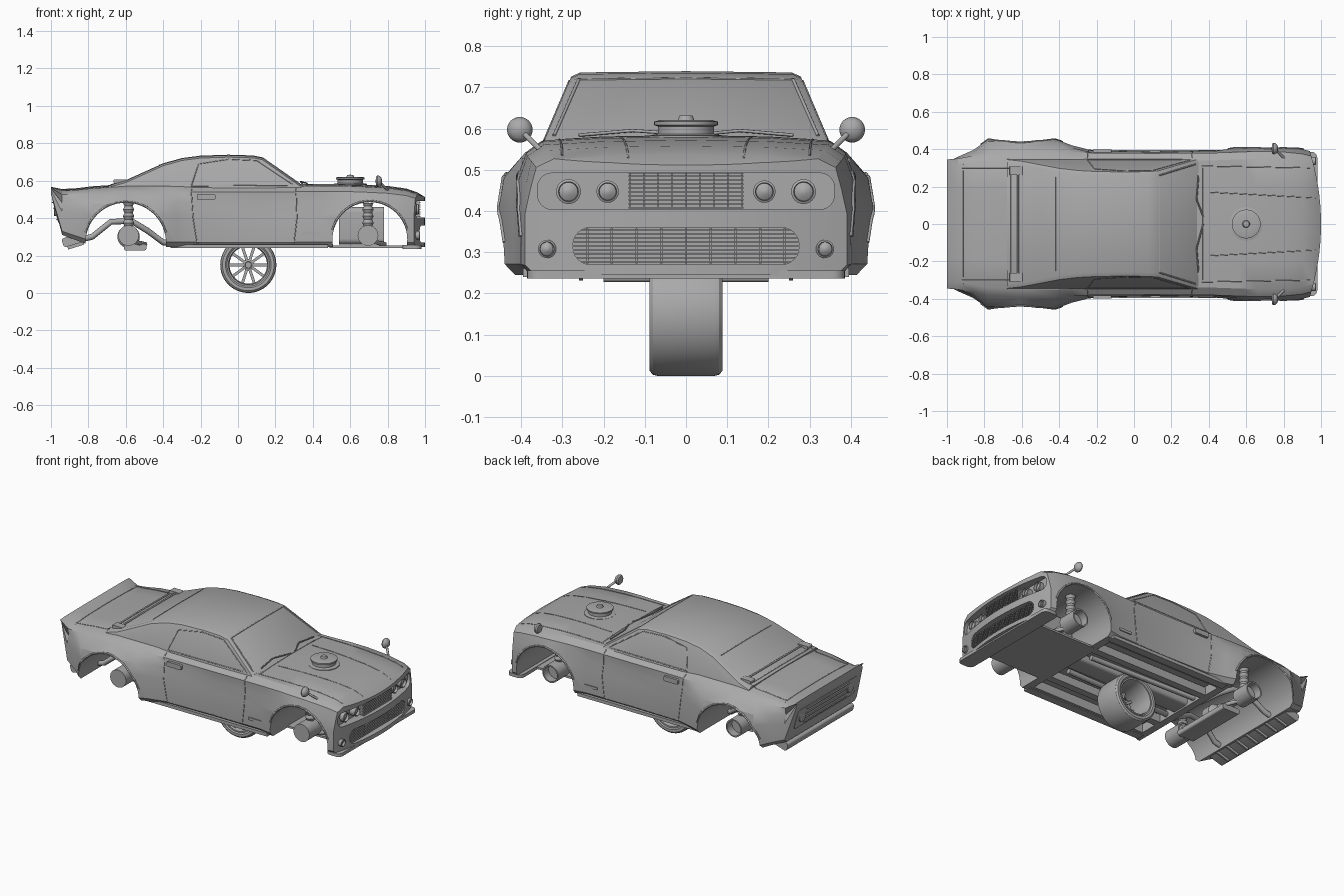
import bpy, bmesh, math
from math import sin, cos, pi, sqrt
from mathutils import Vector
from mathutils.bvhtree import BVHTree

if "Cube" in bpy.data.objects:
    bpy.data.objects.remove(bpy.data.objects["Cube"])

paint = bpy.data.materials.new("plain_grey")
paint.use_nodes = True
GREY = (0.4, 0.4, 0.4, 1)
paint.diffuse_color = GREY
paint.node_tree.nodes["Principled BSDF"].inputs["Base Color"].default_value = GREY


def select(obj):
    bpy.ops.object.select_all(action='DESELECT')
    obj.select_set(True)
    bpy.context.view_layer.objects.active = obj


def finish(name, bm, smooth=True):
    bmesh.ops.recalc_face_normals(bm, faces=bm.faces)
    mesh = bpy.data.meshes.new(name)
    bm.to_mesh(mesh)
    bm.free()
    obj = bpy.data.objects.new(name, mesh)
    bpy.context.collection.objects.link(obj)
    mesh.materials.append(paint)
    if smooth:
        select(obj)
        bpy.ops.object.shade_smooth_by_angle(angle=math.radians(32))
    return obj


def loft(name, rings, closed=False):
    """Skin closed rings of points; cap the ends unless the loft is closed."""
    bm = bmesh.new()
    rows = [[bm.verts.new(p) for p in ring] for ring in rings]
    pairs = list(zip(rows, rows[1:])) + ([(rows[-1], rows[0])] if closed else [])
    for a, b in pairs:
        for i in range(len(a)):
            j = (i + 1) % len(a)
            bm.faces.new((a[i], a[j], b[j], b[i]))
    if not closed:
        bm.faces.new(rows[0])
        bm.faces.new(rows[-1])
    return finish(name, bm)


def lathe(name, centre, axis, profile, sides=32, closed=False):
    """Turn (radius, offset) points about an axis."""
    def place(r, h, a):
        u, v = r * cos(a), r * sin(a)
        return Vector(centre) + Vector({'X': (h, u, v), 'Y': (u, h, v), 'Z': (u, v, h)}[axis])
    return loft(name, [[place(r, h, 2 * pi * k / sides) for k in range(sides)]
                       for r, h in profile], closed)


def box(name, centre, size, radius=0, axis=0, tilt=0):
    """Box, optionally with its edges along one axis rounded, tilted about y."""
    bm = bmesh.new()
    bmesh.ops.create_cube(bm, size=1)
    bmesh.ops.scale(bm, vec=size, verts=bm.verts)
    if radius:
        edges = [e for e in bm.edges
                 if abs((e.verts[0].co - e.verts[1].co)[axis]) > size[axis] * 0.9]
        bmesh.ops.bevel(bm, geom=edges, offset=radius, segments=6, profile=0.5, affect='EDGES')
    obj = finish(name, bm)
    obj.location = centre
    obj.rotation_euler.y = tilt
    return obj


def tube(name, points, radius):
    curve = bpy.data.curves.new(name, 'CURVE')
    curve.dimensions = '3D'
    curve.bevel_depth = radius
    curve.bevel_resolution = 2
    curve.use_fill_caps = True
    spline = curve.splines.new('POLY')
    spline.points.add(len(points) - 1)
    for p, co in zip(spline.points, points):
        p.co = (*co, 1)
    curve.materials.append(paint)
    obj = bpy.data.objects.new(name, curve)
    bpy.context.collection.objects.link(obj)
    select(obj)
    bpy.ops.object.convert(target='MESH')
    return obj


def boolean(target, cutter, operation='DIFFERENCE'):
    mod = target.modifiers.new("cut", 'BOOLEAN')
    mod.object, mod.operation, mod.solver = cutter, operation, 'EXACT'
    select(target)
    bpy.ops.object.modifier_apply(modifier=mod.name)
    bpy.data.objects.remove(cutter)


def mirrored(half):
    return half + [(x, -y, z) for x, y, z in reversed(half) if y > 0]


# Lower body: stations of x, underside, half width, shoulder width, top
STATIONS = [(-1, .53, .33, .325, .567), (-.94, .31, .36, .33, .555), (-.86, .28, .395, .345, .56),
            (-.78, .25, .452, .36, .57), (-.6, .245, .455, .37, .582), (-.42, .245, .453, .37, .582),
            (-.33, .245, .42, .365, .582), (-.22, .245, .392, .36, .58), (.1, .245, .385, .358, .58),
            (.42, .245, .388, .36, .582), (.56, .245, .41, .365, .583), (.66, .245, .422, .368, .58),
            (.8, .245, .418, .365, .572), (.9, .245, .4, .355, .558), (.96, .245, .385, .34, .537),
            (1, .245, .37, .32, .512)]


def body_section(x, low, w, shoulder, top):
    levels = [(0, 0), (w * .94, 0), (w, .08), (w, .5), (w - .012, .7),
              (shoulder + .02, .88), (shoulder - .02, .965), (shoulder * .55, .99), (0, 1)]
    return mirrored([(x, y, low + t * (top - low)) for y, t in levels])


body = loft("body", [body_section(*s) for s in STATIONS])
boolean(body, lathe("nose_cutter", (-.3, 0, 0), 'Z', [(1.3, -1), (1.3, 2)], 160), 'INTERSECT')
ARCHES = {"rear": (-.6, .267, .215), "front": (.705, .285, .2)}
for x, z, r in ARCHES.values():
    boolean(body, lathe("arch_cutter", (x, 0, z), 'Y', [(r, -1), (r, 1)], 64))
boolean(body, box("floor_cutter", (.06, 0, .2), (.8, .66, .2)))
boolean(body, box("lamp_recess", (1.02, 0, .448), (.18, .72, .088), .035))
boolean(body, box("intake_recess", (1.02, 0, .315), (.18, .55, .09), .044))
select(body)
bpy.ops.object.shade_smooth_by_angle(angle=math.radians(32))

# Cabin with sloping screens
ROOF = [(-.68, .578), (-.6, .6), (-.5, .645), (-.4, .69), (-.3, .718), (-.2, .731),
        (-.05, .736), (.08, .732), (.13, .722), (.345, .572)]


def cabin_section(x, h):
    w = .348 - (h - .57) * .42
    return mirrored([(x, 0, .53), (x, .35, .53), (x, .348, .562), (x, w, h - .01),
                     (x, w - .022, h), (x, 0, h + .003)])


cabin = loft("cabin", [cabin_section(*s) for s in ROOF])

# Panel seams laid on the surface
deps = bpy.context.evaluated_depsgraph_get()
trees = [BVHTree.FromObject(o, deps) for o in (body, cabin)]


def seam(name, corners, direction, radius=.0025):
    ray, points = Vector(direction), []
    for a, b in zip(corners, corners[1:]):
        for k in range(13):
            start = Vector(a).lerp(Vector(b), k / 12) - ray * 2
            hits = [h for h in (t.ray_cast(start, ray) for t in trees) if h[0]]
            if hits:
                points.append(min(hits, key=lambda h: h[3])[0])
    if len(points) > 1:
        tube(name, points, radius)


for side, tag in ((1, "left"), (-1, "right")):
    seam(tag + "_door_seam", [(-.25, 0, .56), (-.24, 0, .4), (-.22, 0, .27), (.3, 0, .27),
                              (.315, 0, .4), (.31, 0, .56)], (0, -side, 0))
    seam(tag + "_window_seam", [(-.25, 0, .572), (-.21, 0, .69), (-.05, 0, .715), (.1, 0, .708),
                                (.3, 0, .575), (-.25, 0, .572)], (0, -side, 0))
    seam(tag + "_hood_seam", [(.36, side * .31, 0), (.94, side * .3, 0)], (0, 0, -1))
    seam(tag + "_hood_crease", [(.4, side * .17, 0), (.97, side * .14, 0)], (0, 0, -1))
    seam(tag + "_deck_seam", [(-.63, side * .3, 0), (-.92, side * .3, 0)], (0, 0, -1))
    seam(tag + "_windscreen_seam", [(.135, side * .26, 0), (.33, side * .32, 0)], (0, 0, -1), .004)
    box(tag + "_door_handle", (-.17, side * .39, .513), (.1, .016, .03), .008, 1)
    box(tag + "_side_vent", (.39, side * .388, .318), (.09, .012, .016), .005, 1)
    box(tag + "_sill", (.06, side * .37, .25), (.84, .05, .02))
    # Fender mirrors on stalks
    lathe(tag + "_mirror", (.752, side * .403, .597), 'X',
          [(.004, -.016), (.026, -.014), (.031, -.006), (.029, .004), (.02, .014), (.004, .019)])
    tube(tag + "_mirror_stalk", [(.765, side * .39, .585), (.8, side * .355, .55),
                                 (.82, side * .335, .545)], .007)
    # Lamps
    for label, y, z, r, x in (("headlamp", .285, .447, .03, .93), ("inner_lamp", .19, .447, .027, .94),
                              ("fog_lamp", .337, .308, .022, .945)):
        lathe(tag + "_" + label, (x, side * y, z), 'X',
              [(r, -.02), (r, .025), (r * .8, .028), (r * .75, .012), (r * .3, .02), (.001, .021)], 24)
    lathe(tag + "_tail_lamp", (-.97, side * .24, .44), 'X', [(.03, .03), (.03, -.012), (.02, -.015)], 20)
    # Deck hinges, wipers
    box(tag + "_deck_hinge", (-.63, side * .285, .596), (.07, .045, .02), .006, 1)
    tube(tag + "_wiper", [(.37, side * .02 + .02, .586), (.335, side * .13, .595),
                          (.345, side * .26, .584)], .004)
    # Hubs, coil springs and frame rails
    for label, x, r in (("rear", -.585, .055), ("front", .695, .055)):
        lathe(f"{tag}_{label}_hub", (x, side * .3, .307), 'Y',
              [(r, -.06), (r, .06), (r * .85, .06), (r * .85, .01)])
        lathe(f"{tag}_{label}_spring", (x, side * .27, .32), 'Z',
              [(.03 if k % 2 else .022, k * .018) for k in range(10)], 16)
        tube(f"{tag}_{label}_arm", [(x, side * .3, .28), (x + .09, side * .15, .26)], .012)
    box(tag + "_frame_rail", (.06, side * .2, .27), (.85, .045, .05))
    tube(tag + "_exhaust", [(.4, side * .1, .27), (-.4, side * .12, .27), (-.48, side * .17, .33),
                            (-.57, side * .19, .385), (-.68, side * .2, .38), (-.78, side * .22, .3),
                            (-.93, side * .22, .265)], .016)
    for label, (x, z, r) in ARCHES.items():
        seam(f"{tag}_{label}_arch_lip", [(x + (r + .008) * cos(a), 0, z + (r + .008) * sin(a))
             for a in [pi * k / 12 for k in range(1, 12)]], (0, -side, 0), .005)

for label, x, w in (("hood_rear_seam", .37, .3), ("deck_front_seam", -.66, .28),
                    ("rear_screen_seam", -.42, .25), ("roof_front_seam", .135, .26),
                    ("tail_spoiler_seam", -.915, .32)):
    seam(label, [(x, -w, 0), (x, w, 0)], (0, 0, -1))
tube("deck_hinge_rod", [(-.62, -.285, .6), (-.62, .285, .6)], .005)

# Upper grille and lower intake bars
for k in range(10):
    box("grille_slat", (.962, 0, .408 + k * .0095), (.03, .28, .004))
for k in range(9):
    box("grille_post", (.955, (k - 4) * .034, .45), (.03, .004, .088))
for k in range(9):
    dz = (k - 4) * .0095
    box("intake_slat", (.955, 0, .315 + dz), (.03, .46 + 2 * sqrt(.002 - dz * dz), .004))
for k in range(9):
    box("intake_post", (.95, (k - 4) * .06, .315), (.03, .006, .084))
box("front_lip", (.93, 0, .246), (.1, .77, .02), .03, 2)
box("undertray", (.73, 0, .247), (.48, .46, .012))

# Tail panel, bumper and diffuser fins
LEAN = -.25
box("tail_panel", (-.972, 0, .44), (.012, .6, .13), .02, 0, LEAN)
for k in range(4):
    box("tail_trim", (-.972 + (k - 1.5) * .008, 0, .44 - (k - 1.5) * .03), (.024, .42, .006), 0, 0, LEAN)
box("rear_bumper", (-.885, 0, .282), (.11, .66, .05), .015, 1, -.3)
for k in range(7):
    box("diffuser_fin", (-.87, (k - 3) * .085, .262), (.09, .01, .035), 0, 0, -.3)

# Hood air cleaner
lathe("air_cleaner", (.6, 0, .575), 'Z', [(.09, 0), (.09, .008), (.068, .012), (.068, .03), (.077, .033),
                                          (.077, .042), (.06, .046), (.02, .046), (.016, .056), (.002, .057)], 40)

# Underbody
box("transmission_tunnel", (.06, 0, .28), (.84, .13, .05), .02)
for label, x in (("rear", -.585), ("front", .695)):
    tube(label + "_axle", [(x, -.26, .307), (x, .26, .307)], .022)
lathe("differential", (-.585, 0, .3), 'Y', [(.02, -.07), (.06, -.03), (.06, .03), (.02, .07)], 24)
box("rear_crossmember", (-.55, 0, .245), (.12, .4, .035), .01, 1)
box("engine_block", (.66, 0, .36), (.24, .2, .2), .03)

# Loose wide wheel with a deep open barrel
HUB = (.055, 0, .15)
lathe("tyre", HUB, 'Y', [(.112, -.08), (.122, -.088), (.138, -.088), (.147, -.08), (.15, -.068),
                         (.15, .068), (.147, .08), (.138, .088), (.122, .088), (.112, .08)], 64, True)
lathe("rim_barrel", HUB, 'Y', [(.114, -.084), (.114, .084), (.106, .084), (.1, .06),
                               (.1, -.06), (.106, -.084)], 48, True)
lathe("wheel_hub", HUB, 'Y', [(.03, -.03), (.03, -.06), (.018, -.068), (.016, -.062)], 24)
for k in range(10):
    a = 2 * pi * k / 10
    spoke = box("spoke", (HUB[0] + .065 * cos(a), -.062, HUB[2] + .065 * sin(a)), (.08, .016, .015))
    spoke.rotation_euler.y = -a
